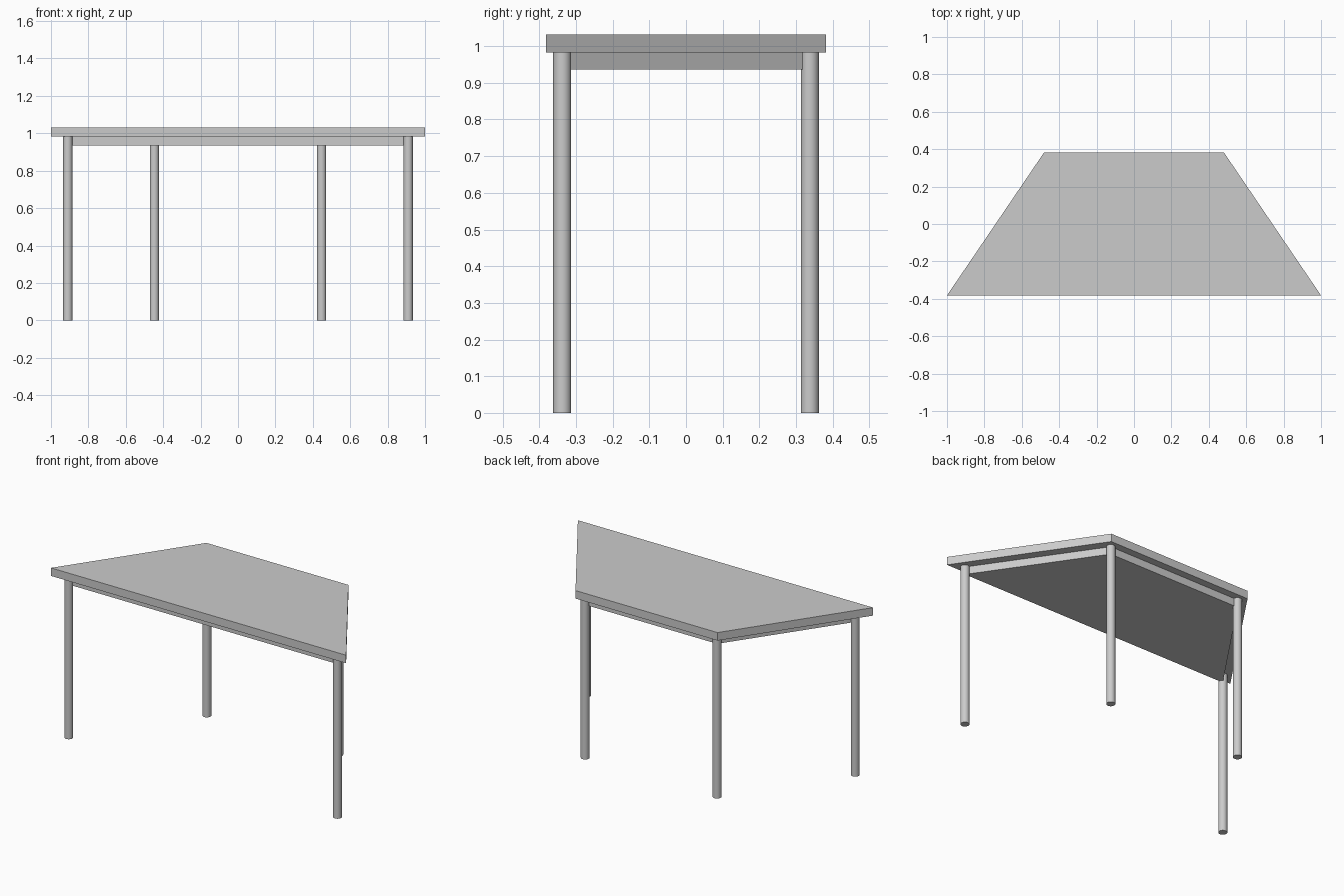
import bpy, bmesh

if "Cube" in bpy.data.objects:
    bpy.data.objects.remove(bpy.data.objects["Cube"])


def prism(name, front_x, back_x, half_y, z0, z1):
    """Trapezoid slab, wide at the front."""
    outline = [(-front_x, -half_y), (front_x, -half_y), (back_x, half_y), (-back_x, half_y)]
    bm = bmesh.new()
    face = bm.faces.new([bm.verts.new((x, y, z0)) for x, y in outline])
    ext = bmesh.ops.extrude_face_region(bm, geom=[face])
    top = [v for v in ext["geom"] if isinstance(v, bmesh.types.BMVert)]
    bmesh.ops.translate(bm, verts=top, vec=(0, 0, z1 - z0))
    bmesh.ops.recalc_face_normals(bm, faces=bm.faces)
    mesh = bpy.data.meshes.new(name)
    bm.to_mesh(mesh)
    bm.free()
    obj = bpy.data.objects.new(name, mesh)
    bpy.context.collection.objects.link(obj)


FRONT_X, BACK_X, LEG_Y = 0.91, 0.447, 0.3375
UNDERSIDE, TOP, APRON = 0.982, 1.031, 0.936

# Table top, and the solid apron block whose corners sit on the leg centres
prism("table_top", 1.0, 0.481, 0.382, UNDERSIDE, TOP)
prism("apron", FRONT_X, BACK_X, LEG_Y, APRON, UNDERSIDE)

# Round legs
for row, x, y in (("front", FRONT_X, -LEG_Y), ("back", BACK_X, LEG_Y)):
    for side, s in (("left", -1), ("right", 1)):
        bpy.ops.mesh.primitive_cylinder_add(vertices=32, radius=0.0245, depth=UNDERSIDE,
                                            location=(s * x, y, UNDERSIDE / 2))
        bpy.context.object.name = f"{row}_leg_{side}"
        bpy.ops.object.shade_smooth_by_angle()
